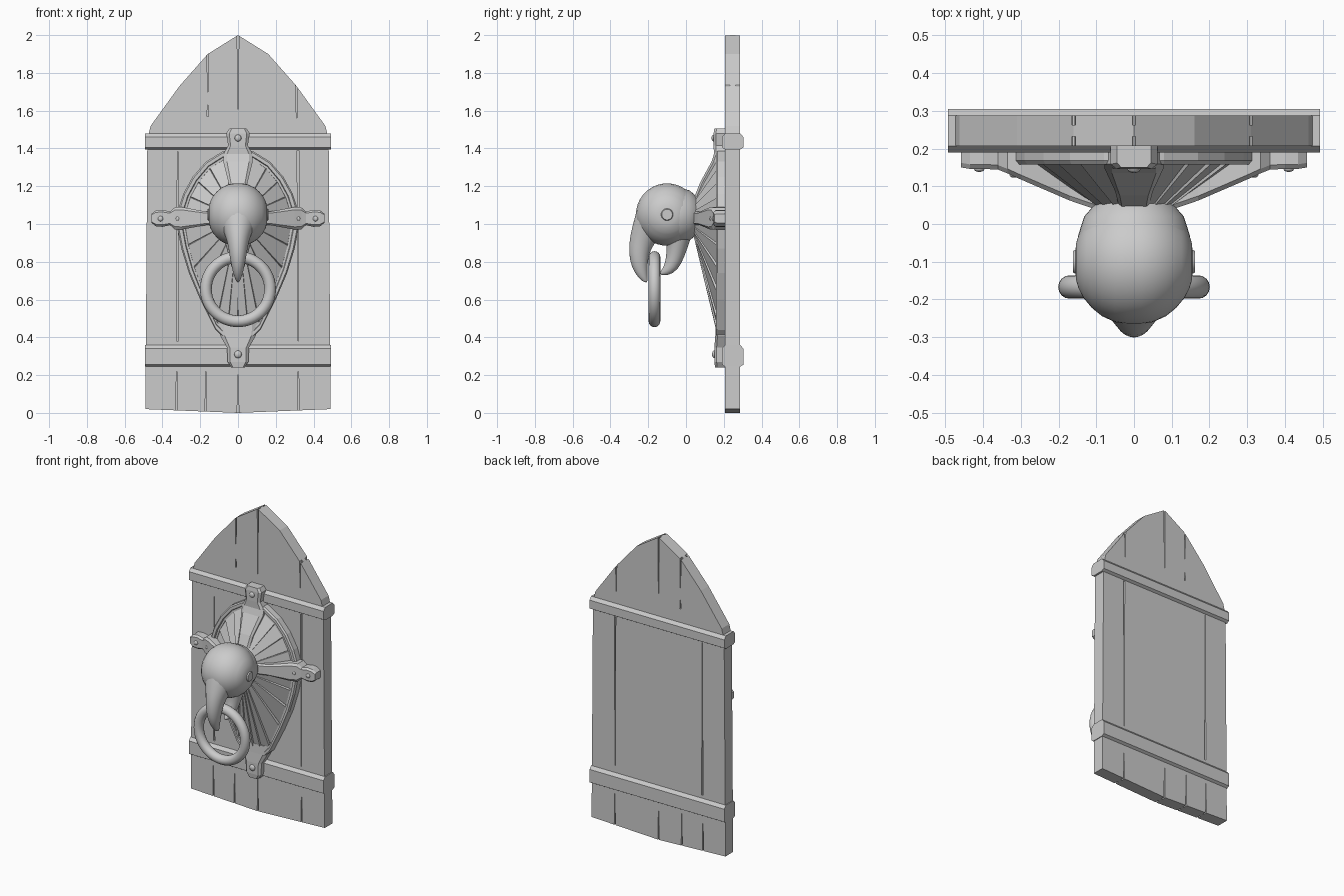
import bpy, bmesh, math
from mathutils import Vector

if "Cube" in bpy.data.objects:
    bpy.data.objects.remove(bpy.data.objects["Cube"], do_unlink=True)

grey = bpy.data.materials.new("plain_grey")
grey.use_nodes = True
grey.diffuse_color = (0.6, 0.6, 0.6, 1)
grey.node_tree.nodes["Principled BSDF"].inputs["Base Color"].default_value = (0.6, 0.6, 0.6, 1)


def finish(name, bm, smooth=None):
    """Turn a bmesh into a named object with the shared material."""
    bmesh.ops.recalc_face_normals(bm, faces=bm.faces)
    mesh = bpy.data.meshes.new(name)
    bm.to_mesh(mesh)
    bm.free()
    mesh.materials.append(grey)
    ob = bpy.data.objects.new(name, mesh)
    bpy.context.collection.objects.link(ob)
    bpy.ops.object.select_all(action="DESELECT")
    ob.select_set(True)
    bpy.context.view_layer.objects.active = ob
    if smooth:
        bpy.ops.object.shade_smooth_by_angle(angle=math.radians(smooth))
    return ob


def loft(bm, rings, wrap=False, caps=True, closed=True):
    """Bridge successive rings of points."""
    rows = [[bm.verts.new(p) for p in ring] for ring in rings]
    pairs = list(zip(rows, rows[1:])) + ([(rows[-1], rows[0])] if wrap else [])
    n = len(rows[0])
    for a, b in pairs:
        for i in range(n if closed else n - 1):
            j = (i + 1) % n
            bm.faces.new((a[i], a[j], b[j], b[i]))
    if caps and not wrap:
        bm.faces.new(rows[0])
        bm.faces.new(rows[-1])


def prism(bm, outline, y0, y1):
    loft(bm, [[(x, y, z) for x, z in outline] for y in (y0, y1)])


def mirrored(half):
    """Close a right-hand outline that starts and ends on the centre line."""
    return half + [(-x, z) for x, z in half[-2:0:-1]]


# Pointed door slab
FRONT, BACK = 0.207, 0.287
bm = bmesh.new()
prism(bm, mirrored([(0, 0), (0.49, 0.02), (0.48, 1.45), (0.462, 1.52),
                    (0.31, 1.73), (0.16, 1.9), (0, 2)]), FRONT, BACK)
door = finish("door", bm)

# Tapered cracks between the planks: x, wide end z, narrow end z
cracks = [(-0.32, 0.38, 1.39), (0.318, 1.39, 0.38), (-0.16, 1.93, 1.7),
          (-0.16, 1.57, 1.63), (0, 2.05, 1.57), (0.31, 1.76, 1.56),
          (-0.325, -0.02, 0.22), (-0.17, -0.02, 0.22), (0, -0.02, 0.22), (0.32, -0.02, 0.22)]
bm = bmesh.new()
for x, wide, thin in cracks:
    for y0, y1 in ((FRONT - 0.03, FRONT + 0.025), (BACK - 0.025, BACK + 0.03)):
        prism(bm, [(x - 0.005, wide), (x + 0.005, wide),
                   (x + 0.001, thin), (x - 0.001, thin)], y0, y1)
cutter = finish("crack_cutter", bm)
cutter.hide_render = True
bpy.context.view_layer.objects.active = door
cut = door.modifiers.new("cracks", "BOOLEAN")
cut.operation, cut.solver, cut.object = "DIFFERENCE", "EXACT", cutter
bpy.ops.object.modifier_apply(modifier=cut.name)
bpy.data.objects.remove(cutter, do_unlink=True)

# Chamfered bands wrapped round the door
for name, low, high in (("upper_band", 1.4, 1.475), ("lower_band", 0.25, 0.355)):
    section = [(0.207, low - 0.005), (0.19, low + 0.005), (0.19, high - 0.015), (0.207, high + 0.005),
               (0.287, high + 0.005), (0.304, high - 0.015), (0.304, low + 0.005), (0.287, low - 0.005)]
    bm = bmesh.new()
    loft(bm, [[(x, y, z) for y, z in section] for x in (-0.493, 0.493)])
    finish(name, bm)

# Shield frame: a moulding swept round a pointed oval
CENTRE = Vector((0, 0, 1.03))
oval = mirrored([(0, 1.4), (0.08, 1.385), (0.17, 1.33), (0.24, 1.25), (0.29, 1.16),
                 (0.325, 1.05), (0.32, 0.97), (0.3, 0.87), (0.26, 0.74),
                 (0.2, 0.6), (0.12, 0.44), (0.06, 0.38), (0, 0.37)])
rays = [Vector((x, 0, z)) - CENTRE for x, z in oval]


def at(ray, inset, y):
    p = CENTRE + ray * (1 - inset / ray.length)
    return (p.x, y, p.z)


moulding = [(0, 0.207), (0, 0.168), (0.008, 0.158), (0.026, 0.158),
            (0.03, 0.166), (0.042, 0.166), (0.046, 0.207)]
bm = bmesh.new()
loft(bm, [[at(r, i, y) for i, y in moulding] for r in rays], wrap=True)
finish("shield_frame", bm)

# Fluted fan rising from the frame to the neck, with stepped panels
bm = bmesh.new()
rings = []
for a, b in zip(rays, rays[1:] + rays[:1]):
    for t, lift in ((0, 0.008), (0.03, -0.006), (0.97, 0.004)):
        r = a.lerp(b, t)
        rings.append([at(r, 0.04, 0.172 + lift), at(r, r.length - 0.1, 0.045 + lift * 0.5)])
loft(bm, rings, wrap=True, closed=False)
finish("fluted_fan", bm)


# Four straps from the neck out to bolted lugs
def strap(name, dx, dz, stations):
    """Stations: distance from centre, half width, front y, back y."""
    bm = bmesh.new()
    rings = []
    for d, w, f, b in stations:
        edge = [(-w, b), (-w, f + 0.012), (-w * 0.75, f), (w * 0.75, f), (w, f + 0.012), (w, b)]
        rings.append([(dx * d + dz * s, y, CENTRE.z + dz * d - dx * s) for s, y in edge])
    loft(bm, rings)
    return finish(name, bm)


strap("top_strap", 0, 1, [(0.09, 0.04, 0.035, 0.1), (0.19, 0.05, 0.075, 0.14),
                          (0.3, 0.078, 0.135, 0.2), (0.34, 0.078, 0.148, 0.207), (0.385, 0.052, 0.146, 0.207),
                          (0.45, 0.062, 0.146, 0.207), (0.475, 0.045, 0.15, 0.207)])
strap("bottom_strap", 0, -1, [(0.56, 0.1, 0.158, 0.207), (0.62, 0.095, 0.155, 0.207),
                              (0.685, 0.058, 0.15, 0.207), (0.76, 0.055, 0.15, 0.207),
                              (0.79, 0.035, 0.154, 0.207)])
side = [(0.09, 0.035, 0.035, 0.1), (0.17, 0.036, 0.062, 0.13), (0.3, 0.06, 0.118, 0.2),
        (0.335, 0.058, 0.134, 0.207), (0.36, 0.036, 0.144, 0.207),
        (0.4, 0.045, 0.146, 0.207), (0.435, 0.042, 0.146, 0.207), (0.458, 0.024, 0.15, 0.207)]
strap("left_strap", 1, 0, side)
strap("right_strap", -1, 0, side)

bolts = [("top_bolt", 0, 0.146, 1.455, 0.018), ("bottom_bolt", 0, 0.15, 0.31, 0.02)]
for s, word in ((1, "left"), (-1, "right")):
    bolts += [(word + "_outer_bolt", s * 0.41, 0.146, 1.028, 0.014),
              (word + "_inner_bolt", s * 0.318, 0.13, 1.028, 0.012)]
for name, x, y, z, r in bolts:
    bm = bmesh.new()
    bmesh.ops.create_uvsphere(bm, u_segments=12, v_segments=8, radius=r)
    bmesh.ops.scale(bm, vec=(1, 0.6, 1), verts=bm.verts)
    bmesh.ops.translate(bm, vec=(x, y, z), verts=bm.verts)
    finish(name, bm, 60)

# Bird head: a stepped profile turned about the side-to-side axis
turned = [(0.02, 0.165), (0.05, 0.16), (0.085, 0.144), (0.112, 0.122), (0.126, 0.105),
          (0.133, 0.097), (0.147, 0.07), (0.153, 0.05), (0.155, 0.032), (0.162, 0.028)]
profile = [(-x, r) for x, r in turned[::-1]] + turned
STEPS = 40
angles = [math.tau * i / STEPS for i in range(STEPS)]
bm = bmesh.new()
loft(bm, [[(x, -0.1 + r * math.cos(a), 1.05 + r * math.sin(a)) for a in angles] for x, r in profile])
finish("bird_head", bm, 35)

# Neck joining the head to the fan
bm = bmesh.new()
loft(bm, [[(r * math.cos(a), y, 1.045 + r * math.sin(a)) for a in angles]
          for y, r in ((-0.09, 0.155), (-0.03, 0.148), (0.02, 0.132), (0.045, 0.11), (0.07, 0.085))])
finish("neck", bm, 40)


# Beak halves: ellipses swept along a curve in the side plane
def beak(name, path):
    """Path: y, z, half depth, half width."""
    bm = bmesh.new()
    rings = []
    for i, (y, z, d, w) in enumerate(path):
        p, q = path[max(i - 1, 0)], path[min(i + 1, len(path) - 1)]
        along = Vector((q[0] - p[0], q[1] - p[1])).normalized()
        rings.append([(w * math.cos(a), y + along.y * d * math.sin(a),
                       z - along.x * d * math.sin(a)) for a in angles[::2]])
    loft(bm, rings)
    ob = finish(name, bm, 60)
    sub = ob.modifiers.new("rounding", "SUBSURF")
    sub.levels = sub.render_levels = 1


beak("upper_beak", [(-0.13, 1.11, 0.1, 0.125), (-0.165, 1.05, 0.105, 0.115), (-0.2, 0.98, 0.085, 0.085),
                    (-0.235, 0.915, 0.067, 0.058), (-0.25, 0.845, 0.055, 0.047),
                    (-0.247, 0.78, 0.044, 0.036), (-0.228, 0.72, 0.025, 0.02), (-0.208, 0.69, 0.006, 0.006)])
beak("lower_beak", [(-0.04, 1.02, 0.095, 0.11), (-0.042, 0.92, 0.065, 0.075), (-0.055, 0.835, 0.048, 0.05),
                    (-0.077, 0.775, 0.04, 0.036), (-0.11, 0.745, 0.024, 0.022), (-0.138, 0.737, 0.006, 0.006)])

# Knocker ring hanging from the beak
bpy.ops.mesh.primitive_torus_add(major_segments=48, minor_segments=16, major_radius=0.17, minor_radius=0.031,
                                 location=(0, -0.167, 0.655), rotation=(math.pi / 2, 0, 0))
ring = bpy.context.object
ring.name = "knocker_ring"
ring.data.materials.append(grey)
bpy.ops.object.shade_smooth_by_angle(angle=math.radians(60))
